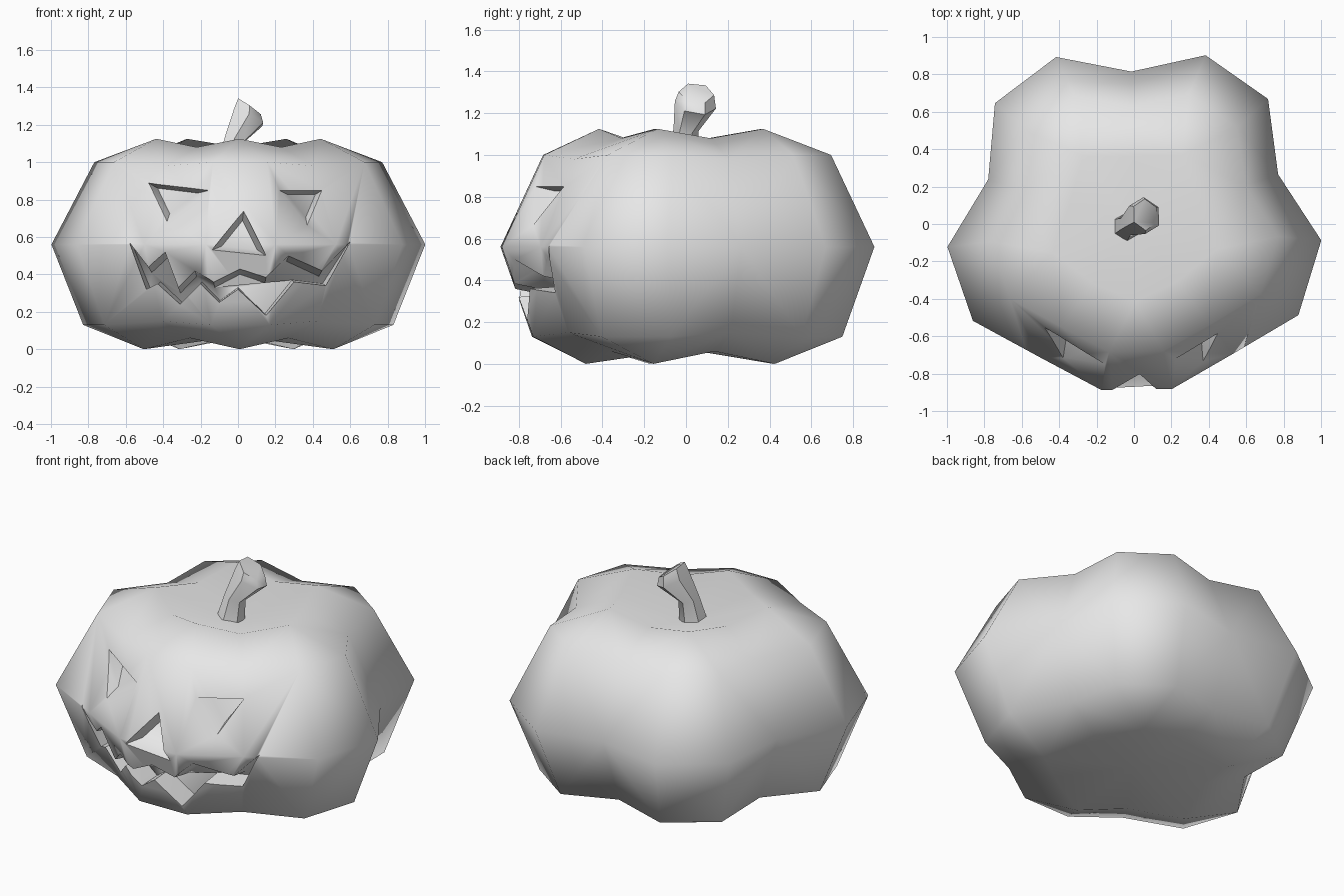
import bpy
import bmesh
from math import cos, sin, radians
from mathutils import Vector
from mathutils.bvhtree import BVHTree

default_cube = bpy.data.objects.get("Cube")
if default_cube:
    bpy.data.objects.remove(default_cube, do_unlink=True)

# One plain grey for everything
grey = bpy.data.materials.new("plain_grey")
grey.use_nodes = True
grey.diffuse_color = (0.8, 0.8, 0.8, 1)
for node in grey.node_tree.nodes:
    if node.type == "BSDF_PRINCIPLED":
        node.inputs["Base Color"].default_value = grey.diffuse_color


def finish_mesh(bm, name):
    bmesh.ops.recalc_face_normals(bm, faces=bm.faces)
    bmesh.ops.triangulate(bm, faces=bm.faces, ngon_method="EAR_CLIP")
    mesh = bpy.data.meshes.new(name)
    bm.to_mesh(mesh)
    mesh.materials.append(grey)
    obj = bpy.data.objects.new(name, mesh)
    bpy.context.collection.objects.link(obj)
    return obj


def activate(obj):
    bpy.ops.object.select_all(action="DESELECT")
    obj.select_set(True)
    bpy.context.view_layer.objects.active = obj


def bridge(bm, lower, upper):
    count = len(lower)
    for i in range(count):
        j = (i + 1) % count
        bm.faces.new((lower[i], lower[j], upper[j], upper[i]))


# Pumpkin body: five lobes, the front one flatter with shallower grooves
LOBES = 5
STEP = 360 / LOBES
FIRST_GROOVE = 19
lobe_size = [0.98, 0.985, 1.005, 0.905, 1.005]
groove_size = [1, 1, 1, 1.07, 1.07]


def add_ring(bm, z, ridge_radius, groove_radius, ridge_offsets, groove_z):
    """Each lobe is a groove vertex followed by its ridge vertices."""
    lobes = []
    for k in range(LOBES):
        start = FIRST_GROOVE + k * STEP
        points = [(start, groove_radius * groove_size[k], groove_z)]
        points += [(start + d, ridge_radius * lobe_size[k], z) for d in ridge_offsets]
        lobes.append([bm.verts.new((r * cos(radians(a)), r * sin(radians(a)), h))
                      for a, r, h in points])
    return lobes


def cap_lobes(bm, narrow, wide, centre_z):
    """Join a two-point ring to a three-point ring and close it at the centre."""
    centre = bm.verts.new((0, 0, centre_z))
    for k in range(LOBES):
        n = (k + 1) % LOBES
        groove, ridge = narrow[k]
        outer, first, second = wide[k]
        bm.faces.new((outer, first, ridge, groove))
        bm.faces.new((first, second, ridge))
        bm.faces.new((second, wide[n][0], narrow[n][0], ridge))
        bm.faces.new((groove, ridge, centre))
        bm.faces.new((ridge, narrow[n][0], centre))


bm = bmesh.new()
pair, single = (24, 48), (36,)
bottom = add_ring(bm, 0, 0.53, 0.42, single, 0.06)
low = add_ring(bm, 0.13, 0.83, 0.66, pair, 0.15)
middle = add_ring(bm, 0.56, 1, 0.815, pair, 0.56)
high = add_ring(bm, 1, 0.77, 0.63, pair, 0.98)
rim = add_ring(bm, 1.125, 0.46, 0.36, single, 1.08)
cap_lobes(bm, bottom, low, 0.07)
cap_lobes(bm, rim, high, 0.98)
for lower, upper in ((low, middle), (middle, high)):
    bridge(bm, sum(lower, []), sum(upper, []))
body = finish_mesh(bm, "pumpkin_body")
surface = BVHTree.FromBMesh(bm)
bm.free()


# Carved features: prisms that taper inward and follow the curved skin
def carve(name, outline, inner, depth):
    cutter_bm = bmesh.new()
    skin = [surface.ray_cast(Vector((x, -3, z)), Vector((0, 1, 0)))[0].y
            for x, z in outline]
    rings = [
        [cutter_bm.verts.new((x, -1.3, z)) for x, z in outline],
        [cutter_bm.verts.new((x, y - 0.005, z)) for (x, z), y in zip(outline, skin)],
        [cutter_bm.verts.new((x, y + depth, z)) for (x, z), y in zip(inner, skin)],
    ]
    bridge(cutter_bm, rings[0], rings[1])
    bridge(cutter_bm, rings[1], rings[2])
    cutter_bm.faces.new(rings[0])
    cutter_bm.faces.new(rings[2])
    cutter = finish_mesh(cutter_bm, name + "_cutter")
    cutter_bm.free()
    cutter.hide_render = True
    activate(body)
    cut = body.modifiers.new(name, "BOOLEAN")
    cut.operation = "DIFFERENCE"
    cut.solver = "EXACT"
    cut.object = cutter
    bpy.ops.object.modifier_apply(modifier=cut.name)
    bpy.data.objects.remove(cutter, do_unlink=True)


def shrink(outline, factor):
    cx = sum(p[0] for p in outline) / len(outline)
    cz = sum(p[1] for p in outline) / len(outline)
    return [(cx + (x - cx) * factor, cz + (z - cz) * factor) for x, z in outline]


triangles = {
    "right_eye": [(-0.48, 0.89), (-0.15, 0.85), (-0.38, 0.68)],
    "left_eye": [(0.22, 0.85), (0.45, 0.85), (0.37, 0.66)],
    "nose": [(0.03, 0.74), (-0.14, 0.53), (0.15, 0.5)],
}
for name, outline in triangles.items():
    carve(name, outline, shrink(outline, 0.65), 0.09)

# Jagged mouth, upper edge left to right and lower edge back again
upper_lip = [(-0.58, 0.57), (-0.48, 0.44), (-0.39, 0.52), (-0.32, 0.33),
             (-0.23, 0.42), (-0.13, 0.36), (0.01, 0.43), (0.15, 0.385),
             (0.27, 0.5), (0.45, 0.42), (0.6, 0.575)]
lower_lip = [(0.47, 0.34), (0.3, 0.36), (0.15, 0.18), (0, 0.32), (-0.1, 0.25),
             (-0.2, 0.35), (-0.31, 0.24), (-0.43, 0.35), (-0.49, 0.32)]
inner_lip = [(x * 0.96, z - 0.03) for x, z in upper_lip]
inner_lip += [(x * 0.96, z + 0.01) for x, z in lower_lip]
carve("mouth", upper_lip + lower_lip, inner_lip, 0.14)

# Stem: six sides, leaning and flaring toward a tilted flat end
stem_bm = bmesh.new()
sections = [((-0.045, -0.02, 0.94), 0.085, (0.1, 0.1, 1)),
            ((-0.02, 0, 1.12), 0.06, (0.25, 0.1, 1)),
            ((0.055, 0.045, 1.24), 0.1, (0.5, 0.2, 1)),
            ((0.06, 0.05, 1.295), 0.085, (0.6, 0.1, 0.85))]
stem_rings = []
for centre, radius, normal in sections:
    turn = Vector((0, 0, 1)).rotation_difference(Vector(normal))
    stem_rings.append([
        stem_bm.verts.new(Vector(centre) + turn @ Vector(
            (radius * cos(radians(a)), radius * sin(radians(a)), 0)))
        for a in range(30, 390, 60)])
for lower, upper in zip(stem_rings, stem_rings[1:]):
    bridge(stem_bm, lower, upper)
stem_bm.faces.new(stem_rings[0])
stem_bm.faces.new(stem_rings[-1])
stem = finish_mesh(stem_bm, "stem")
stem_bm.free()

# Smooth skin with crisp carved edges
for obj, angle in ((body, 56), (stem, 50)):
    activate(obj)
    bpy.ops.object.shade_smooth_by_angle(angle=radians(angle))
